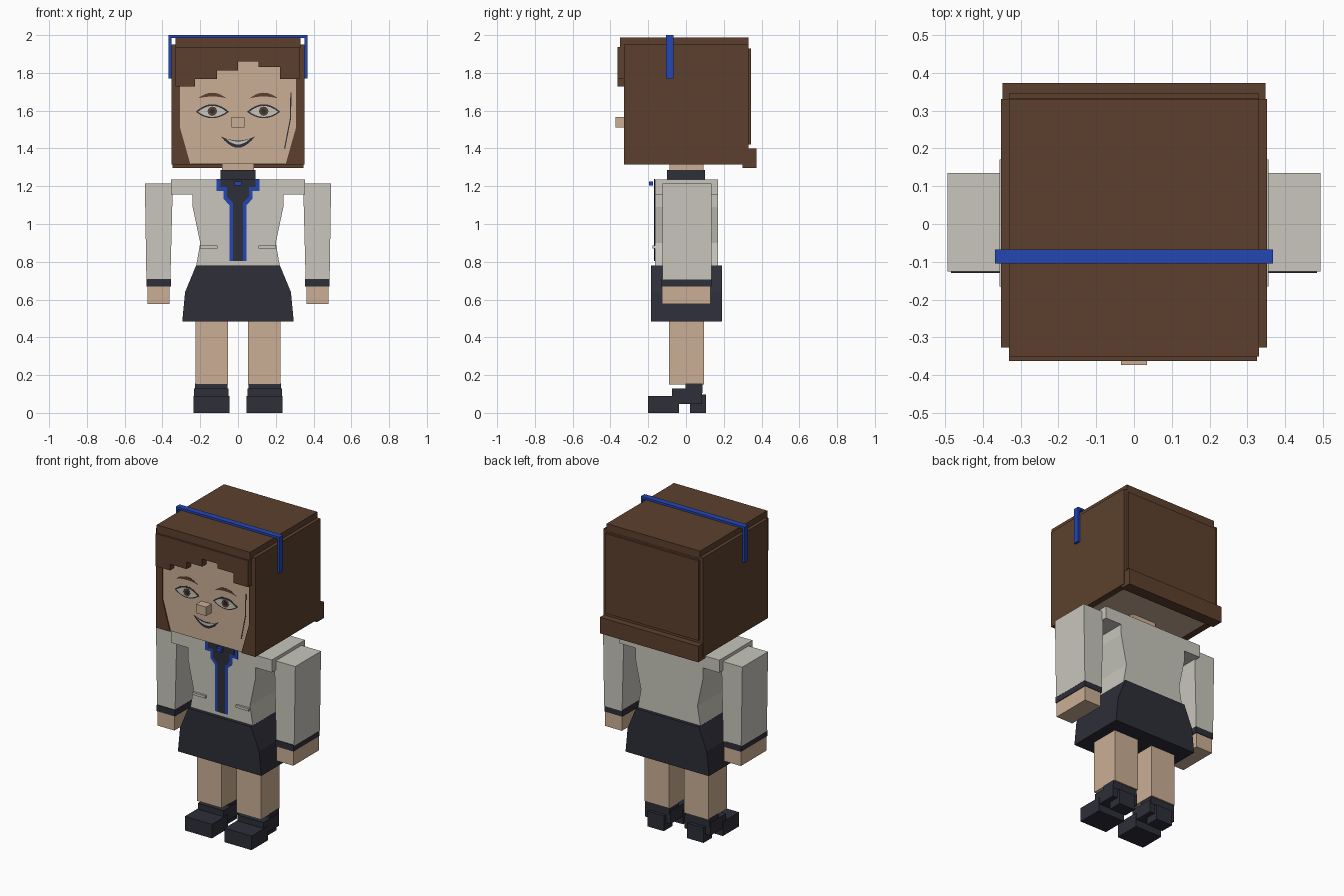
import bpy, bmesh, math

old = bpy.data.objects.get("Cube")
if old:
    bpy.data.objects.remove(old, do_unlink=True)


def material(name, rgb):
    m = bpy.data.materials.new(name)
    lin = [((c / 255 + 0.055) / 1.055) ** 2.4 for c in rgb]
    m.use_nodes = True
    m.diffuse_color = (*lin, 1)
    bsdf = next(n for n in m.node_tree.nodes if n.type == 'BSDF_PRINCIPLED')
    bsdf.inputs["Base Color"].default_value = (*lin, 1)
    bsdf.inputs["Roughness"].default_value = 0.9
    return m


BROWN = material("brown hair", (92, 64, 45))
SKIN = material("skin", (203, 175, 149))
CREAM = material("cream jacket", (200, 198, 188))
DARK = material("dark navy", (45, 46, 56))
BLUE = material("blue trim", (35, 70, 180))


def prism(name, pts, y0, y1, mat):
    """Extrude an x-z outline from y0 to y1."""
    bm = bmesh.new()
    front = [bm.verts.new((x, y0, z)) for x, z in pts]
    back = [bm.verts.new((x, y1, z)) for x, z in pts]
    n = len(pts)
    bm.faces.new(front)
    bm.faces.new(back[::-1])
    for i in range(n):
        j = (i + 1) % n
        bm.faces.new((front[j], front[i], back[i], back[j]))
    bmesh.ops.recalc_face_normals(bm, faces=bm.faces)
    me = bpy.data.meshes.new(name)
    bm.to_mesh(me)
    bm.free()
    me.materials.append(mat)
    ob = bpy.data.objects.new(name, me)
    bpy.context.scene.collection.objects.link(ob)
    return ob


def box(name, x0, x1, y0, y1, z0, z1, mat):
    return prism(name, [(x0, z0), (x1, z0), (x1, z1), (x0, z1)], y0, y1, mat)


def symmetric(name, half, y0, y1, mat):
    """Outline given for +x from bottom to top, closed by its mirror image."""
    return prism(name, half + [(-x, z) for x, z in reversed(half)], y0, y1, mat)


def pair(name, pts, y0, y1, mat):
    for side, s in (("left", 1), ("right", -1)):
        prism(side + "_" + name, [(s * x, z) for x, z in pts], y0, y1, mat)


def rect(x0, x1, z0, z1):
    return [(x0, z0), (x1, z0), (x1, z1), (x0, z1)]


def lens(cx, cz, w, top, bottom, n=10):
    """Closed shape between two arcs that meet at both ends."""
    ts = [-1 + 2 * i / n for i in range(n + 1)]
    up = [(cx + w * t, cz + top * (1 - t * t)) for t in ts]
    low = [(cx + w * t, cz + bottom * (1 - t * t)) for t in ts[1:-1]]
    return up + low[::-1]


def disc(cx, cz, r, n=12):
    return [(cx + r * math.cos(math.tau * i / n), cz + r * math.sin(math.tau * i / n))
            for i in range(n)]


# Head and hair
FACE = -0.32
box("head", -0.315, 0.315, FACE, 0.3, 1.317, 1.94, SKIN)
box("nose", -0.035, 0.035, -0.373, FACE, 1.51, 1.567, SKIN)
box("hair_top", -0.33, 0.33, -0.35, 0.33, 1.935, 1.987, BROWN)
box("hair_back", -0.33, 0.33, 0.29, 0.332, 1.315, 1.94, BROWN)
box("hair_back_panel", -0.33, 0.33, 0.33, 0.345, 1.42, 1.93, BROWN)
box("hair_back_roll", -0.348, 0.348, 0.3, 0.373, 1.297, 1.4, BROWN)
pair("hair_side", rect(0.31, 0.352, 1.315, 1.95), -0.327, 0.33, BROWN)
pair("hair_strand", [(0.345, 1.315), (0.252, 1.315), (0.307, 1.51), (0.307, 1.78), (0.345, 1.78)],
     -0.327, -0.31, BROWN)

# Stepped fringe, one block per step
edges = [-0.33, -0.228, -0.11, 0.0, 0.108, 0.222, 0.325]
bottoms = [1.727, 1.767, 1.812, 1.86, 1.83, 1.767]
fringe = [(0.325, 1.936), (-0.33, 1.936)]
for a, b, z in zip(edges, edges[1:], bottoms):
    fringe += [(a, z), (b, z)]
prism("fringe", fringe, -0.362, -0.315, BROWN)

# Headband
symmetric("headband", [(0.353, 1.77), (0.367, 1.77), (0.367, 2.0)], -0.105, -0.067, BLUE)
bpy.data.objects.remove(bpy.data.objects["headband"], do_unlink=True)
prism("headband", [(-0.367, 1.77), (-0.367, 2.0), (0.367, 2.0), (0.367, 1.77),
                   (0.353, 1.77), (0.353, 1.986), (-0.353, 1.986), (-0.353, 1.77)],
      -0.105, -0.067, BLUE)

# Painted face as thin layered plates
layers = [FACE - 0.0015 * i for i in range(1, 5)]
EX, EZ = 0.136, 1.594
pair("eye_outline", lens(EX, EZ, 0.088, 0.04, -0.034), layers[0], FACE, DARK)
pair("eye_white", lens(EX, EZ, 0.076, 0.031, -0.027), layers[1], FACE, CREAM)
pair("iris", disc(EX, EZ + 0.003, 0.025), layers[2], FACE, BROWN)
pair("pupil", disc(EX, EZ + 0.003, 0.013), layers[3], FACE, DARK)
pair("eyebrow", lens(EX, 1.665, 0.075, 0.03, 0.01), layers[0], FACE, BROWN)
prism("mouth", lens(0, 1.464, 0.09, -0.022, -0.06), layers[0], FACE, DARK)
prism("teeth", lens(0, 1.455, 0.068, -0.018, -0.034), layers[1], FACE, CREAM)
prism("cheek_line", [(0.277, 1.695), (0.283, 1.695), (0.281, 1.56), (0.25, 1.4),
                     (0.244, 1.4), (0.275, 1.56)], layers[0], FACE, DARK)

# Neck and collar
box("neck", -0.085, 0.085, -0.087, 0.092, 1.2, 1.33, SKIN)
box("collar", -0.092, 0.092, -0.1, 0.1, 1.22, 1.285, DARK)

# Jacket
CHEST = -0.165
symmetric("jacket", [(0.222, 0.775), (0.2, 0.9), (0.24, 1.09), (0.24, 1.155),
                     (0.355, 1.155), (0.355, 1.235)], CHEST, 0.17, CREAM)
symmetric("lapel_trim", [(0.046, 0.803), (0.046, 1.1), (0.078, 1.135), (0.078, 1.175),
                         (0.115, 1.175), (0.115, 1.238)], CHEST - 0.003, CHEST + 0.002, BLUE)
symmetric("shirt_front", [(0.027, 0.803), (0.027, 1.112), (0.058, 1.145), (0.058, 1.195),
                          (0.092, 1.195), (0.092, 1.238)], CHEST - 0.005, CHEST + 0.002, DARK)
box("brooch", -0.018, 0.018, -0.195, -0.176, 1.203, 1.226, BLUE)
pair("pocket", rect(0.108, 0.2, 0.87, 0.886), -0.178, CHEST, CREAM)

# Arms
pair("sleeve", [(0.358, 0.705), (0.485, 0.705), (0.493, 1.214), (0.345, 1.214)],
     -0.125, 0.135, CREAM)
pair("cuff", rect(0.356, 0.484, 0.67, 0.71), -0.13, 0.135, DARK)
pair("hand", rect(0.362, 0.48, 0.577, 0.672), -0.126, 0.131, SKIN)

# Skirt and legs
symmetric("skirt", [(0.295, 0.485), (0.28, 0.64), (0.222, 0.78)], -0.186, 0.19, DARK)
pair("leg", rect(0.052, 0.226, 0.15, 0.5), -0.09, 0.096, SKIN)

# Shoes
pair("shoe_toe", rect(0.045, 0.236, 0, 0.09), -0.2, -0.036, DARK)
pair("shoe_middle", rect(0.05, 0.232, 0.047, 0.128), -0.075, 0.085, DARK)
pair("shoe_heel", rect(0.083, 0.198, 0, 0.097), 0.02, 0.106, DARK)
pair("shoe_ankle", rect(0.055, 0.228, 0.105, 0.155), -0.003, 0.087, DARK)
